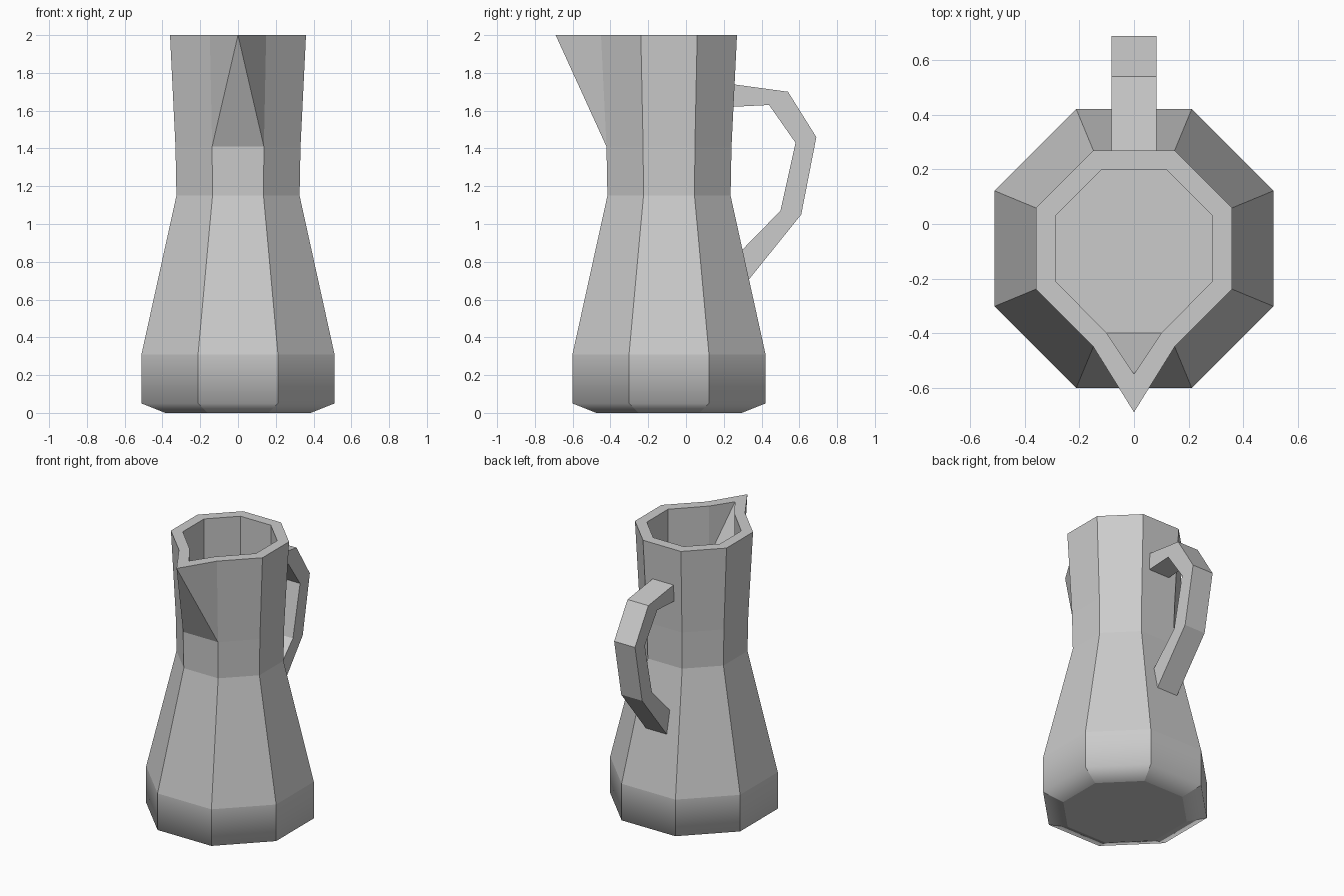
import bpy, bmesh
from math import cos, sin, pi

SIDES = 8
CENTRE_Y = -0.09

if "Cube" in bpy.data.objects:
    bpy.data.objects.remove(bpy.data.objects["Cube"], do_unlink=True)

clay = bpy.data.materials.new("plain_grey")
clay.use_nodes = True
GREY = (0.6, 0.6, 0.6, 1)
clay.diffuse_color = GREY
clay.node_tree.nodes["Principled BSDF"].inputs["Base Color"].default_value = GREY


def finish(bm, name):
    bmesh.ops.recalc_face_normals(bm, faces=bm.faces)
    mesh = bpy.data.meshes.new(name)
    bm.to_mesh(mesh)
    bm.free()
    mesh.materials.append(clay)
    obj = bpy.data.objects.new(name, mesh)
    bpy.context.collection.objects.link(obj)
    return obj


def ring(bm, apothem, z):
    """Octagon with a flat front; side 0 to 1 is the front panel."""
    r = apothem / cos(pi / SIDES)
    angles = [-pi / 2 + (k - 0.5) * 2 * pi / SIDES for k in range(SIDES)]
    return [bm.verts.new((r * cos(a), CENTRE_Y + r * sin(a), z)) for a in angles]


def bridge(bm, low, high, first=0):
    for k in range(first, SIDES):
        n = (k + 1) % SIDES
        bm.faces.new((low[k], low[n], high[n], high[k]))


def build_body():
    bm = bmesh.new()
    # Outer wall, from base to rim
    profile = [(0.385, 0), (0.511, 0.05), (0.511, 0.31),
               (0.326, 1.15), (0.331, 1.41), (0.36, 2)]
    rings = [ring(bm, a, z) for a, z in profile]
    bm.faces.new(rings[0])
    for low, high in zip(rings[:-2], rings[1:-1]):
        bridge(bm, low, high)
    neck, rim = rings[-2:]
    bridge(bm, neck, rim, first=1)

    # Inner wall and floor, front corners drawn into the spout
    inner_rim, floor = ring(bm, 0.288, 2), ring(bm, 0.288, 1.64)
    for loop in (inner_rim, floor):
        for v, x in zip(loop[:2], (-0.1, 0.1)):
            v.co.x, v.co.y = x, -0.4
    bridge(bm, floor, inner_rim, first=1)
    bm.faces.new(floor)
    bridge(bm, inner_rim, rim, first=1)

    # Pointed spout, outside and inside
    tip = bm.verts.new((0, -0.69, 2))
    inner_tip = bm.verts.new((0, -0.55, 2))
    for low, high, point in ((neck, rim, tip), (floor, inner_rim, inner_tip)):
        bm.faces.new((low[0], low[1], point))
        for k in (0, 1):
            bm.faces.new((low[k], high[k], point))
    for k in (0, 1):
        bm.faces.new((rim[k], tip, inner_tip, inner_rim[k]))

    # Only the foot bevel is softly shaded
    foot = set(rings[1])
    for e in bm.edges:
        e.smooth = all(v in foot for v in e.verts)
    for f in bm.faces:
        f.smooth = True
    return finish(bm, "jug_body")


def build_handle():
    bm = bmesh.new()
    outer = [(0.24, 1.741), (0.54, 1.7), (0.69, 1.46), (0.61, 1.05), (0.32, 0.69)]
    inner = [(0.24, 1.62), (0.44, 1.63), (0.58, 1.43), (0.5, 1.07), (0.28, 0.845)]
    sections = []
    for o, i in zip(outer, inner):
        corners = [(-0.082, *o), (0.082, *o), (0.082, *i), (-0.082, *i)]
        sections.append([bm.verts.new(c) for c in corners])
    for a, b in zip(sections, sections[1:]):
        for k in range(4):
            n = (k + 1) % 4
            bm.faces.new((a[k], a[n], b[n], b[k]))
    bm.faces.new(sections[0])
    bm.faces.new(sections[-1])
    return finish(bm, "handle")


body = build_body()
handle = build_handle()
handle.parent = body
